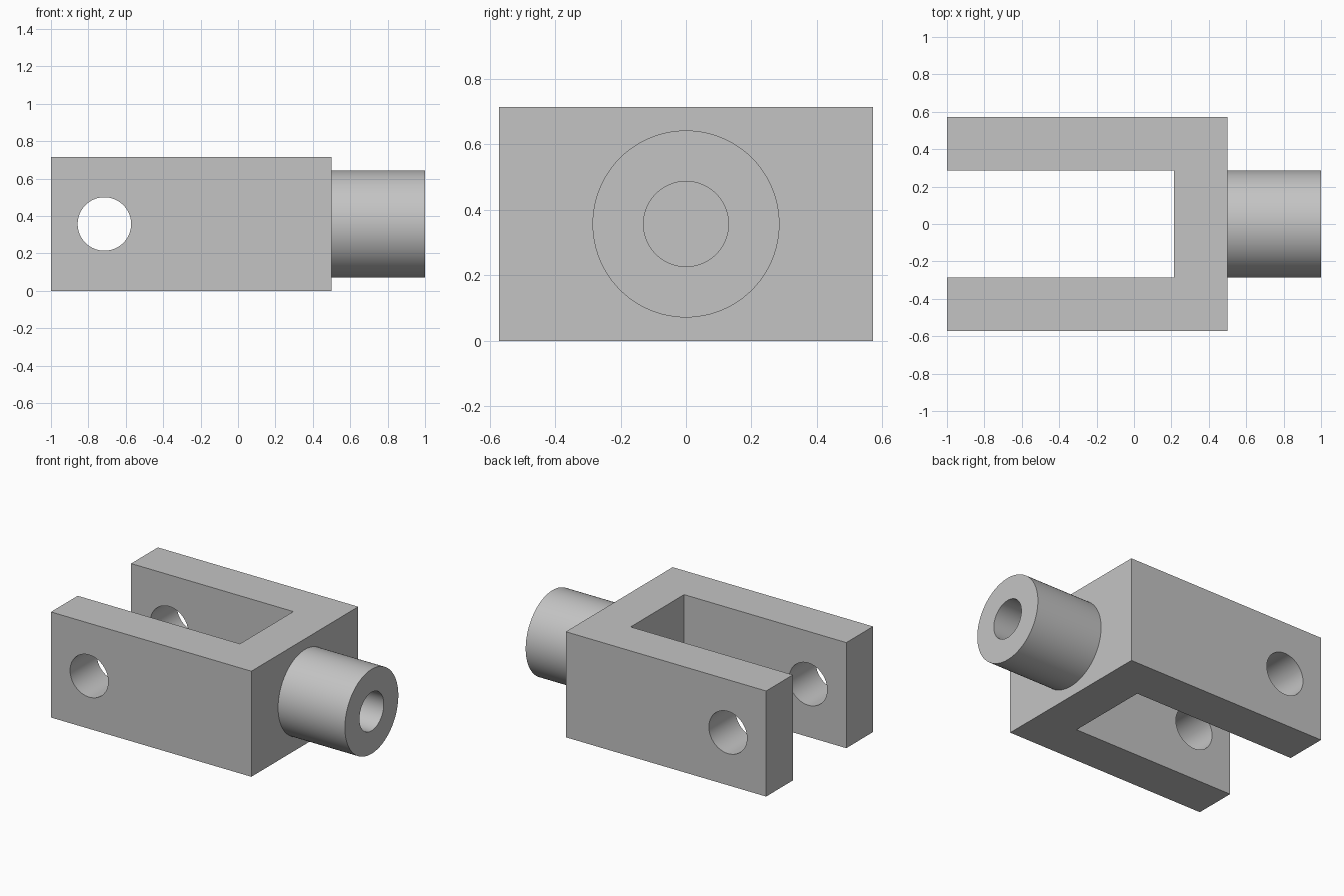
import bpy
import math
from mathutils import Vector

if "Cube" in bpy.data.objects:
    bpy.data.objects.remove(bpy.data.objects["Cube"], do_unlink=True)

U = 1 / 14            # design unit
MID = 5 * U           # height of all hole axes

steel = bpy.data.materials.new("light grey steel")
steel.use_nodes = True
steel.diffuse_color = (0.55, 0.55, 0.55, 1)
steel.node_tree.nodes["Principled BSDF"].inputs["Base Color"].default_value = (0.55, 0.55, 0.55, 1)


def box(name, x0, x1, width, z0, z1):
    bpy.ops.mesh.primitive_cube_add(size=1, location=((x0 + x1) / 2, 0, (z0 + z1) / 2))
    ob = bpy.context.object
    ob.name = name
    ob.scale = (x1 - x0, width, z1 - z0)
    bpy.ops.object.transform_apply(location=True, rotation=True, scale=True)
    ob.data.materials.append(steel)
    return ob


def cylinder(name, radius, start, end):
    a, b = Vector(start), Vector(end)
    bpy.ops.mesh.primitive_cylinder_add(vertices=96, radius=radius, depth=(b - a).length,
                                        location=(a + b) / 2)
    ob = bpy.context.object
    ob.name = name
    ob.rotation_euler = (b - a).to_track_quat("Z", "Y").to_euler()
    bpy.ops.object.transform_apply(location=True, rotation=True, scale=True)
    ob.data.materials.append(steel)
    return ob


def combine(target, tool, operation):
    mod = target.modifiers.new(tool.name, "BOOLEAN")
    mod.operation = operation
    mod.solver = "EXACT"
    mod.object = tool
    bpy.context.view_layer.objects.active = target
    bpy.ops.object.modifier_apply(modifier=mod.name)
    bpy.data.objects.remove(tool, do_unlink=True)


# Block with its round shank
fork = box("clevis_fork", -1, 7 * U, 16 * U, 0, 10 * U)
combine(fork, cylinder("shank", 4 * U, (6 * U, 0, MID), (1, 0, MID)), "UNION")

# Open slot, cross pin hole and blind bore in the shank
combine(fork, box("slot", -1.2, 3 * U, 8 * U, -0.2, 1), "DIFFERENCE")
combine(fork, cylinder("pin_hole", 2 * U, (-10 * U, -1, MID), (-10 * U, 1, MID)), "DIFFERENCE")
combine(fork, cylinder("bore", 0.13, (7 * U, 0, MID), (1.2, 0, MID)), "DIFFERENCE")

# Smooth round walls, crisp edges
bpy.ops.object.select_all(action="DESELECT")
fork.select_set(True)
bpy.context.view_layer.objects.active = fork
bpy.ops.object.shade_smooth_by_angle(angle=math.radians(30))
